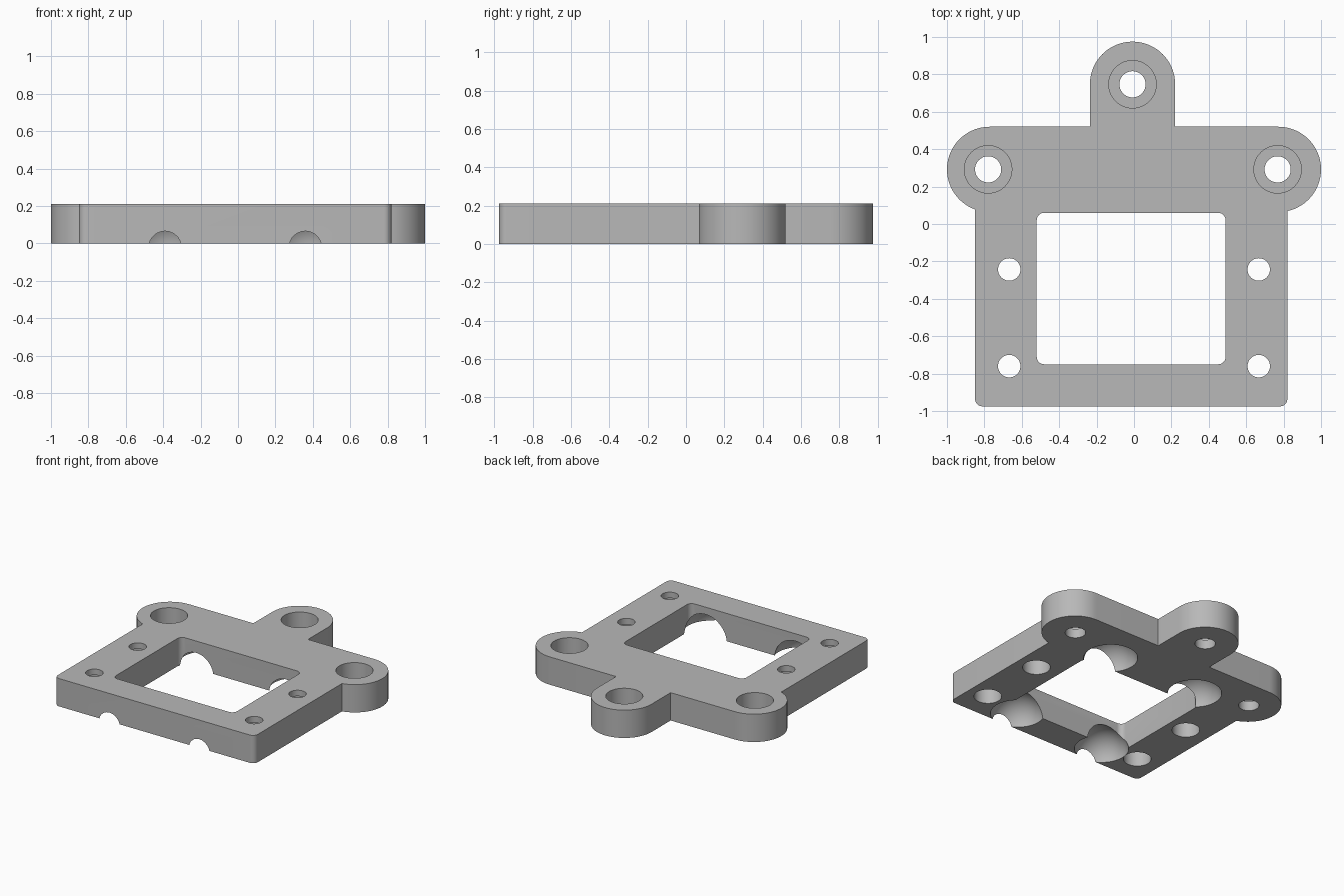
import bpy, bmesh
from math import sin, cos, acos, radians, pi
from mathutils import Matrix

cube = bpy.data.objects.get("Cube")
if cube:
    bpy.data.objects.remove(cube, do_unlink=True)

THICK = 0.21
MID = -0.015          # centre line of the frame
FRONT = -0.975
LEFT, RIGHT = -0.85, 0.82
TAB_R = 0.228
TAB_X, TAB_Y = 0.772, 0.292
NOSE_X, NOSE_Y = -0.008, 0.747

grey = bpy.data.materials.new("plain_grey")
grey.use_nodes = True
colour = (0.48, 0.48, 0.48, 1)
grey.diffuse_color = colour
grey.node_tree.nodes["Principled BSDF"].inputs["Base Color"].default_value = colour


def arc(cx, cy, r, start, end, steps):
    return [(cx + r * cos(start + (end - start) * i / steps),
             cy + r * sin(start + (end - start) * i / steps))
            for i in range(steps + 1)]


def rounded_rect(x0, x1, y0, y1, r):
    corners = [(x0 + r, y0 + r, pi), (x1 - r, y0 + r, 1.5 * pi),
               (x1 - r, y1 - r, 0), (x0 + r, y1 - r, 0.5 * pi)]
    return [p for x, y, a in corners for p in arc(x, y, r, a, a + pi / 2, 8)]


def to_object(name, bm):
    bmesh.ops.recalc_face_normals(bm, faces=bm.faces)
    mesh = bpy.data.meshes.new(name)
    bm.to_mesh(mesh)
    bm.free()
    mesh.materials.append(grey)
    obj = bpy.data.objects.new(name, mesh)
    bpy.context.collection.objects.link(obj)
    return obj


def prism(name, outline, z0, z1):
    bm = bmesh.new()
    face = bm.faces.new([bm.verts.new((x, y, z0)) for x, y in outline])
    top = bmesh.ops.extrude_face_region(bm, geom=[face])["geom"]
    bmesh.ops.translate(bm, vec=(0, 0, z1 - z0),
                        verts=[v for v in top if isinstance(v, bmesh.types.BMVert)])
    return to_object(name, bm)


def round_cutter(x, y, r, z0, z1):
    return prism("hole_cutter", arc(x, y, r, 0, 2 * pi, 48)[:-1], z0, z1)


def ball_cutter(x, y, z, r):
    bm = bmesh.new()
    bmesh.ops.create_uvsphere(bm, u_segments=48, v_segments=32, radius=r,
                              matrix=Matrix.Translation((x, y, z)))
    return to_object("ball_cutter", bm)


# Plate outline: rounded front corners, two side ears and a rear ear
right_meet = -acos((RIGHT - TAB_X) / TAB_R)
left_meet = 2 * pi - acos((LEFT + TAB_X) / TAB_R)
c = 0.04
shoulder = TAB_Y + TAB_R
outline = arc(LEFT + c, FRONT + c, c, pi, 1.5 * pi, 8)
outline += arc(RIGHT - c, FRONT + c, c, 1.5 * pi, 2 * pi, 8)
outline += arc(TAB_X, TAB_Y, TAB_R, right_meet, pi / 2, 32)
outline += [(NOSE_X + TAB_R, shoulder)]
outline += arc(NOSE_X, NOSE_Y, TAB_R, 0, pi, 36)
outline += [(NOSE_X - TAB_R, shoulder)]
outline += arc(-TAB_X, TAB_Y, TAB_R, pi / 2, left_meet, 32)
plate = prism("mounting_plate", outline, 0, THICK)

# Central window
cutters = [prism("window_cutter", rounded_rect(-0.52, 0.49, -0.75, 0.06, c), -0.1, 0.4)]

# Counterbored holes in the three ears
for x, y in [(-0.78, TAB_Y), (0.768, TAB_Y), (NOSE_X, NOSE_Y)]:
    cutters += [round_cutter(x, y, 0.07, -0.1, 0.4),
                round_cutter(x, y, 0.127, 0.07, 0.4)]

# Four frame holes, widened from below, and four ball pockets underneath
for side in (-1, 1):
    for y in (-0.76, -0.243):
        cutters += [round_cutter(side * 0.667, y, 0.06, -0.1, 0.4),
                    round_cutter(side * 0.667, y, 0.095, -0.1, 0.165)]
    for y in (-0.81, 0.18):
        cutters.append(ball_cutter(MID + side * 0.375, y, -0.022, 0.187))

bpy.ops.object.select_all(action="DESELECT")
bpy.context.view_layer.objects.active = plate
plate.select_set(True)
for cutter in cutters:
    mod = plate.modifiers.new("cut", "BOOLEAN")
    mod.operation = "DIFFERENCE"
    mod.solver = "EXACT"
    mod.object = cutter
    bpy.ops.object.modifier_apply(modifier=mod.name)
    bpy.data.objects.remove(cutter, do_unlink=True)

bpy.ops.object.shade_smooth_by_angle(angle=radians(30))
